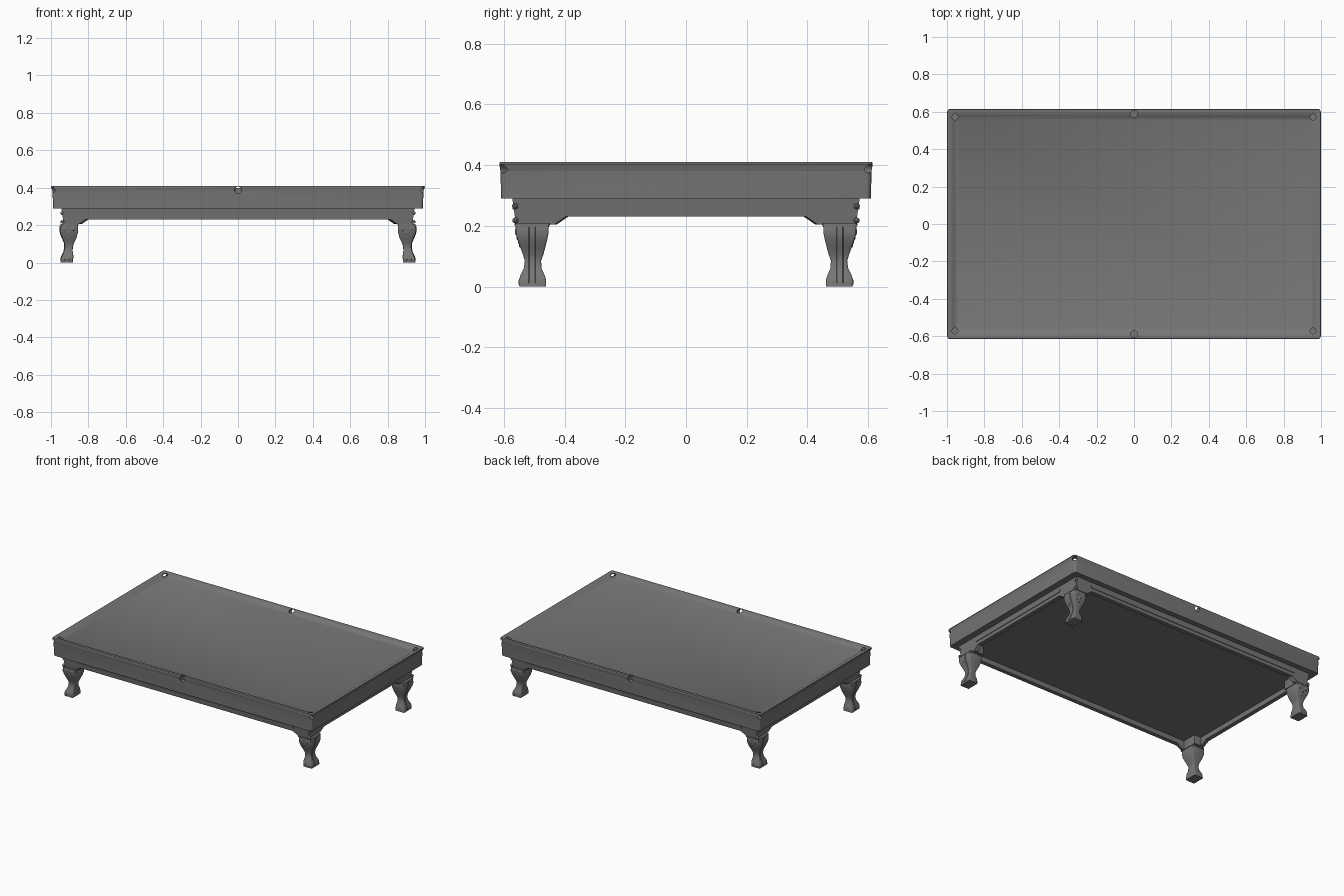
import bpy, bmesh, math
from mathutils import Vector, Matrix

if "Cube" in bpy.data.objects:
    bpy.data.objects.remove(bpy.data.objects["Cube"])

mat = bpy.data.materials.new("dark_grey")
mat.diffuse_color = (.18, .18, .18, 1)
mat.use_nodes = True
mat.node_tree.nodes["Principled BSDF"].inputs["Base Color"].default_value = mat.diffuse_color


def smooth_edges(ob):
    bpy.ops.object.select_all(action='DESELECT')
    ob.select_set(True)
    bpy.context.view_layer.objects.active = ob
    bpy.ops.object.shade_smooth_by_angle(angle=math.radians(30))


def finish(name, bm, smooth=True):
    bmesh.ops.recalc_face_normals(bm, faces=bm.faces)
    me = bpy.data.meshes.new(name)
    bm.to_mesh(me)
    bm.free()
    me.materials.append(mat)
    ob = bpy.data.objects.new(name, me)
    bpy.context.collection.objects.link(ob)
    if smooth:
        smooth_edges(ob)
    return ob


def ring(x0, x1, y0, y1, z, r, n=3):
    """Rounded rectangle outline at height z."""
    pts = []
    for k, (cx, cy) in enumerate([(x1 - r, y1 - r), (x0 + r, y1 - r), (x0 + r, y0 + r), (x1 - r, y0 + r)]):
        for i in range(n + 1):
            a = math.pi / 2 * (k + i / n)
            pts.append(Vector((cx + r * math.cos(a), cy + r * math.sin(a), z)))
    return pts


def loft(bm, rings, sx=1, sy=1):
    rows = [[bm.verts.new((p.x * sx, p.y * sy, p.z)) for p in r] for r in rings]
    for a, b in zip(rows, rows[1:]):
        for i in range(len(a)):
            j = (i + 1) % len(a)
            bm.faces.new((a[i], a[j], b[j], b[i]))
    bm.faces.new(rows[0])
    bm.faces.new(rows[-1])


def prism(bm, outer, inner):
    """Solid between two matching outlines."""
    loft(bm, [[Vector(p) for p in outer], [Vector(p) for p in inner]])


def blob(bm, loc, size):
    m = Matrix.Translation(loc) @ Matrix.Diagonal((*size, 1))
    bmesh.ops.create_uvsphere(bm, u_segments=10, v_segments=6, radius=1, matrix=m)


# Table body: cabinet, rail and sunken bed in one loft
levels = [(.988, .609, .29), (.992, .611, .38), (.999, .615, .404), (.997, .613, .41),
          (.982, .597, .41), (.97, .583, .405), (.95, .56, .393)]
bm = bmesh.new()
loft(bm, [ring(-x, x, -y, y, z, .016, 4) for x, y, z in levels])
body = finish("table_body", bm, False)


# Pockets: a drop hole plus an outlet through the rail
def cut(loc, rot, r, depth):
    bpy.ops.mesh.primitive_cylinder_add(vertices=24, radius=r, depth=depth, location=loc, rotation=rot)
    cutter = bpy.context.object
    cutter.hide_render = True
    cutter.data.materials.append(mat)
    mod = body.modifiers.new("pocket", 'BOOLEAN')
    mod.operation, mod.solver, mod.object = 'DIFFERENCE', 'EXACT', cutter
    bpy.context.view_layer.objects.active = body
    bpy.ops.object.modifier_apply(modifier=mod.name)
    bpy.data.objects.remove(cutter)


for sy in (-1, 1):
    for sx in (-1, 0, 1):
        x, y = sx * .957, sy * (.572 if sx else .588)
        cut((x, y, .4), (0, 0, 0), .016 if sx else .019, .06)
        d = Vector((sx, sy, 0)).normalized()
        cut(Vector((x, y, .388)) + d * .05, d.to_track_quat('Z', 'Y').to_euler(), .014 if sx else .018, .1)
smooth_edges(body)


# Apron: four arched boards leaning outward, each with a raised moulding
def off(z):
    return (z - .205) / .085 * .012


def board(name, half, face, arch, place):
    bm = bmesh.new()
    outline = [(-half, .205), (-arch - .038, .205), (-arch, .231), (arch, .231),
               (arch + .038, .205), (half, .205), (half + .012, .292), (-half - .012, .292)]
    prism(bm, [place(u, face + off(z), z) for u, z in outline],
          [place(u * .98, face - .025, z) for u, z in outline])
    m = arch + .01
    bar = [(-m, .253), (m, .253), (m, .268), (-m, .268)]
    prism(bm, [place(u, face + off(z) + .004, z) for u, z in bar],
          [place(u, face - .01, z) for u, z in bar])
    finish(name, bm, False)


for s, tag in ((-1, "left"), (1, "right")):
    board("apron_" + tag, .558, .932, .395, lambda u, d, z: (s * d, u, z))
for s, tag in ((-1, "front"), (1, "back")):
    board("apron_" + tag, .93, .56, .815, lambda u, d, z: (u, s * d, z))

# Underside panel closing the frame
bm = bmesh.new()
loft(bm, [ring(-.92, .92, -.55, .55, z, .01) for z in (.265, .291)])
finish("underside_panel", bm, False)

# Leg sections: z, x inner, x outer, y inner, y outer
leg = [(0, .881, .948, .461, .549), (.02, .881, .947, .461, .549), (.034, .88, .942, .464, .547),
       (.06, .884, .93, .476, .534), (.085, .883, .926, .477, .531), (.105, .876, .928, .470, .537),
       (.13, .864, .939, .463, .546), (.155, .857, .949, .457, .555), (.175, .855, .953, .453, .560),
       (.196, .856, .95, .452, .561), (.207, .856, .948, .452, .561)]

for sx in (-1, 1):
    for sy in (-1, 1):
        tag = ("left" if sx < 0 else "right") + ("_front" if sy < 0 else "_back")
        # Corner post behind the boards, base plate and corner beads
        bm = bmesh.new()
        loft(bm, [ring(.855, .929, .434, .557, z, .004) for z in (.205, .291)], sx, sy)
        loft(bm, [ring(.852, .95, .448, .565, z, .008) for z in (.201, .207)], sx, sy)
        for z in (.215, .262):
            blob(bm, (sx * .939, sy * .562, z + .003), (.011, .01, .01))
        finish("corner_post_" + tag, bm)

        # Curved leg
        bm = bmesh.new()
        loft(bm, [ring(a, b, c, d, z, .006) for z, a, b, c, d in leg], sx, sy)
        finish("leg_" + tag, bm)

        # Raised strip running down the outer face
        bm = bmesh.new()
        loft(bm, [ring(b - .01, b + .003, .495, .518, max(z, .012), .002, 1)
                  for z, a, b, c, d in leg[:-1]], sx, sy)
        finish("leg_strip_" + tag, bm)

        # Knee carving and toes
        bm = bmesh.new()
        for x, z, r in ((.88, .182, .013), (.925, .182, .014), (.903, .165, .014), (.925, .15, .011), (.905, .138, .01)):
            y = .56 - (.18 - min(z, .18)) * .3
            blob(bm, (sx * x, sy * (y - .002), z), (r, .005, r))
        for x in (.893, .914, .935):
            blob(bm, (sx * x, sy * .544, .014), (.01, .008, .014))
        finish("leg_carving_" + tag, bm)
